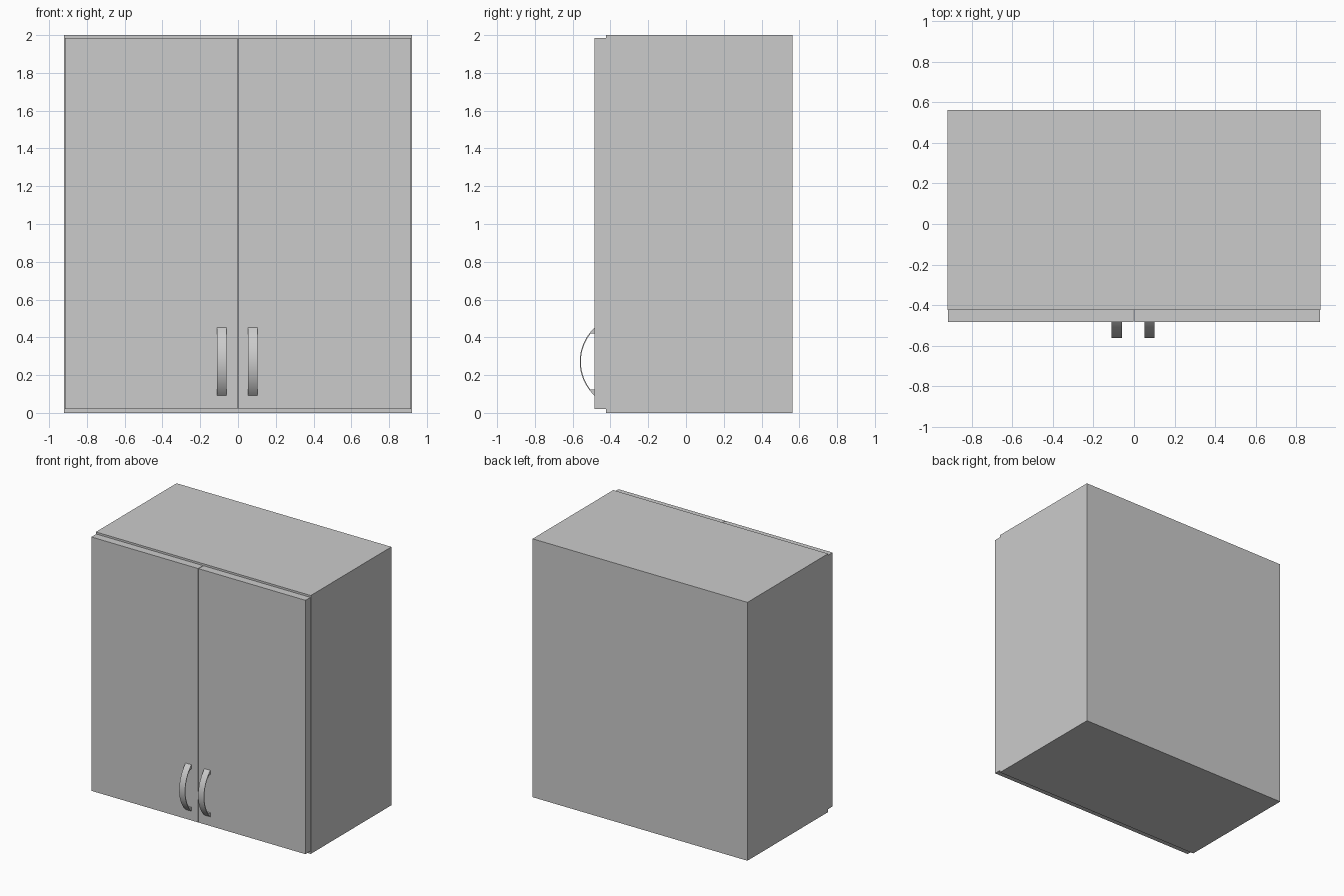
import bpy, bmesh, math

if "Cube" in bpy.data.objects:
    bpy.data.objects.remove(bpy.data.objects["Cube"])

BODY_FRONT, DOOR_FRONT, BACK = -0.424, -0.484, 0.5625


def new_object(name, bm):
    bmesh.ops.recalc_face_normals(bm, faces=bm.faces)
    mesh = bpy.data.meshes.new(name)
    bm.to_mesh(mesh)
    bm.free()
    obj = bpy.data.objects.new(name, mesh)
    bpy.context.collection.objects.link(obj)
    return obj


def box(name, x, y, z):
    bm = bmesh.new()
    bmesh.ops.create_cube(bm, size=1)
    for v in bm.verts:
        for i, (lo, hi) in enumerate((x, y, z)):
            v.co[i] = lo if v.co[i] < 0 else hi
    return new_object(name, bm)


def handle(name, x, width=0.05, mid_z=0.271, apex=-0.5625, half=0.18, foot=0.148, thick=0.006):
    # bowed strip whose ends widen into flat-topped feet on the door
    sag = DOOR_FRONT - apex
    radius = (half ** 2 + sag ** 2) / (2 * sag)
    centre = apex + radius
    inner_r = radius - thick

    def arc(r, reach, steps=24):
        a = math.asin(reach / r)
        return [(centre - r * math.cos(t), mid_z + r * math.sin(t))
                for t in (-a + 2 * a * i / steps for i in range(steps + 1))]

    outer = arc(radius, half)
    inner = ([(DOOR_FRONT, mid_z - foot)] + arc(inner_r, foot)
             + [(DOOR_FRONT, mid_z + foot)])
    bm = bmesh.new()
    rows = [[[bm.verts.new((x + s * width / 2, y, z)) for y, z in path]
             for path in (outer, inner)] for s in (-1, 1)]
    loops = [o + i[::-1] for o, i in rows]
    for loop in loops:
        bm.faces.new(loop)
    n = len(loops[0])
    for i in range(n):
        j = (i + 1) % n
        bm.faces.new((loops[0][i], loops[0][j], loops[1][j], loops[1][i]))
    obj = new_object(name, bm)
    bpy.ops.object.select_all(action='DESELECT')
    obj.select_set(True)
    bpy.context.view_layer.objects.active = obj
    bpy.ops.object.shade_smooth_by_angle(angle=math.radians(30))


# cabinet body
box("cabinet_body", (-0.92, 0.92), (BODY_FRONT, BACK), (0, 2))

# pair of doors with a thin seam, and their handles
for side, x, grip in (("left", (-0.917, -0.002), -0.085), ("right", (0.002, 0.917), 0.077)):
    box(side + "_door", x, (DOOR_FRONT, BODY_FRONT), (0.02, 1.985))
    handle(side + "_handle", grip)
